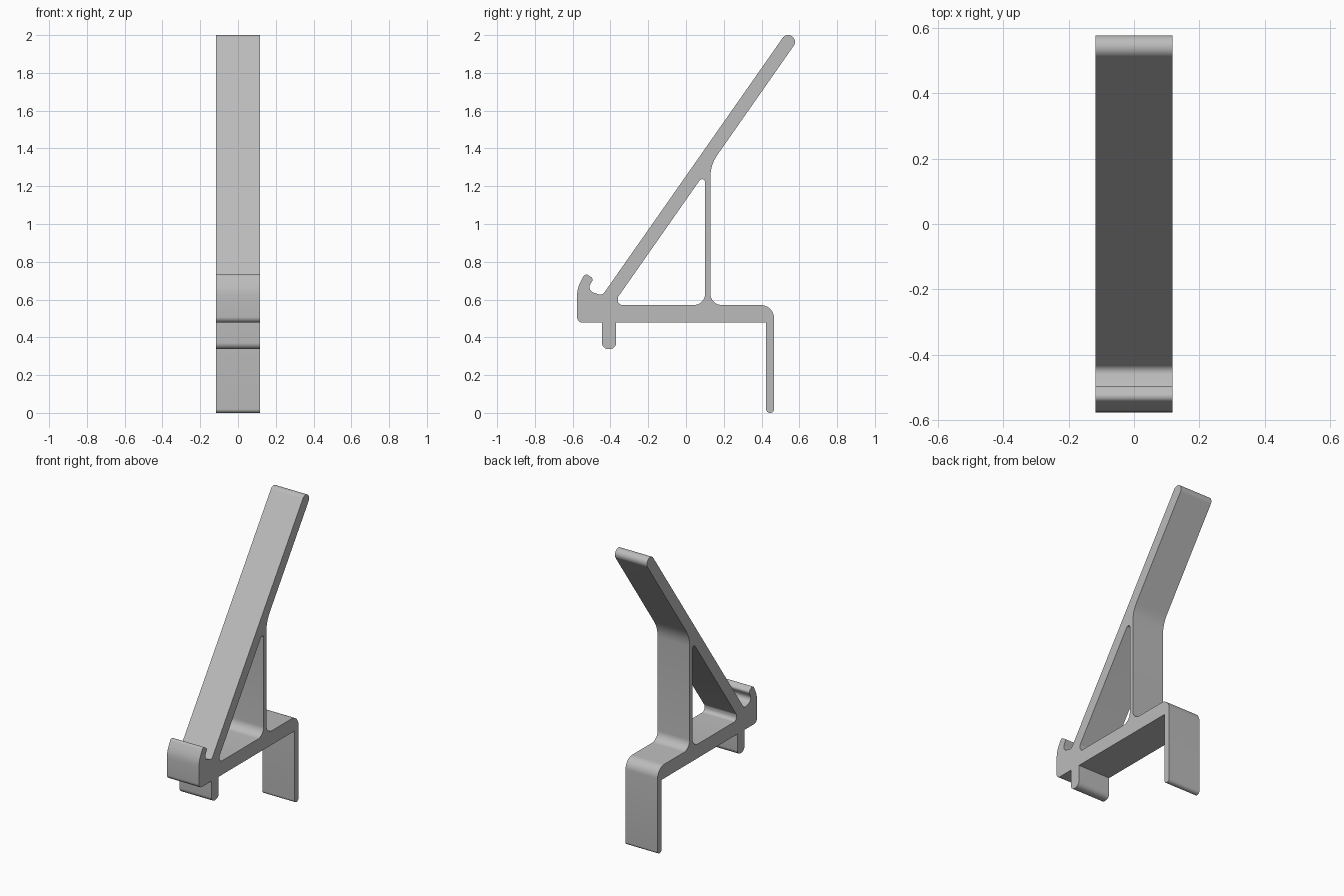
import bpy
import bmesh
import math
from mathutils import Vector

if "Cube" in bpy.data.objects:
    bpy.data.objects.remove(bpy.data.objects["Cube"], do_unlink=True)

HALF_WIDTH = 0.1175


def rounded(corners, step=math.radians(10)):
    """Replace each (y, z, radius) corner with a tangent arc."""
    points = []
    for i, (y, z, r) in enumerate(corners):
        p = Vector((y, z))
        a = (Vector(corners[i - 1][:2]) - p).normalized()
        b = (Vector(corners[(i + 1) % len(corners)][:2]) - p).normalized()
        if r == 0:
            points.append(p)
            continue
        half = a.angle(b) / 2
        centre = p + (a + b).normalized() * r / math.sin(half)
        start = p + a * r / math.tan(half) - centre
        end = p + b * r / math.tan(half) - centre
        turn = math.atan2(start.x * end.y - start.y * end.x, start.dot(end))
        n = max(2, math.ceil(abs(turn) / step))
        for k in range(n + 1):
            t, c, s = turn * k / n, math.cos(turn * k / n), math.sin(turn * k / n)
            points.append(centre + Vector((start.x * c - start.y * s,
                                           start.x * s + start.y * c)))
    return points


# Outer side profile: base, peg, rear leg, strut back, sloping arm, front hook
outline = [
    (-0.577, 0.478, 0.03), (-0.445, 0.478, 0),
    (-0.445, 0.338, 0.033), (-0.370, 0.338, 0.033), (-0.370, 0.478, 0),
    (0.424, 0.478, 0), (0.424, 0, 0.02), (0.466, 0, 0.02),
    (0.466, 0.571, 0.07), (0.129, 0.571, 0.06), (0.129, 1.313, 0.2),
    (0.591, 1.973, 0.0355), (0.532, 2.014, 0.0355),
    (-0.443, 0.622, 0.025), (-0.525, 0.648, 0.03),
    (-0.490, 0.710, 0.015), (-0.533, 0.741, 0.018), (-0.577, 0.660, 0.15),
]
# Triangular opening between base, strut and arm
opening = [
    (-0.361, 0.571, 0.025), (0.101, 0.571, 0.06),
    (0.101, 1.272, 0.016), (-0.361, 0.612, 0.02),
]

# Fill the profile and extrude it across the width
bm = bmesh.new()
edges = []
for loop in (rounded(outline), rounded(opening)):
    verts = [bm.verts.new((-HALF_WIDTH, p.x, p.y)) for p in loop]
    edges += [bm.edges.new((verts[i - 1], verts[i])) for i in range(len(verts))]
bmesh.ops.triangle_fill(bm, edges=edges, use_beauty=True)
side = bmesh.ops.extrude_face_region(bm, geom=bm.faces[:], use_keep_orig=True)
moved = [g for g in side["geom"] if isinstance(g, bmesh.types.BMVert)]
bmesh.ops.translate(bm, verts=moved, vec=(2 * HALF_WIDTH, 0, 0))
bmesh.ops.recalc_face_normals(bm, faces=bm.faces[:])
mesh = bpy.data.meshes.new("stand_bracket")
bm.to_mesh(mesh)
bm.free()

stand = bpy.data.objects.new("stand_bracket", mesh)
bpy.context.collection.objects.link(stand)

# Single grey plastic colour
grey = bpy.data.materials.new("grey_plastic")
grey.use_nodes = True
colour = (0.5, 0.5, 0.5, 1)
grey.diffuse_color = colour
grey.node_tree.nodes["Principled BSDF"].inputs["Base Color"].default_value = colour
mesh.materials.append(grey)

# Smooth the rounded corners, keep the side edges sharp
bpy.ops.object.select_all(action="DESELECT")
stand.select_set(True)
bpy.context.view_layer.objects.active = stand
bpy.ops.object.shade_smooth_by_angle(angle=math.radians(30))
